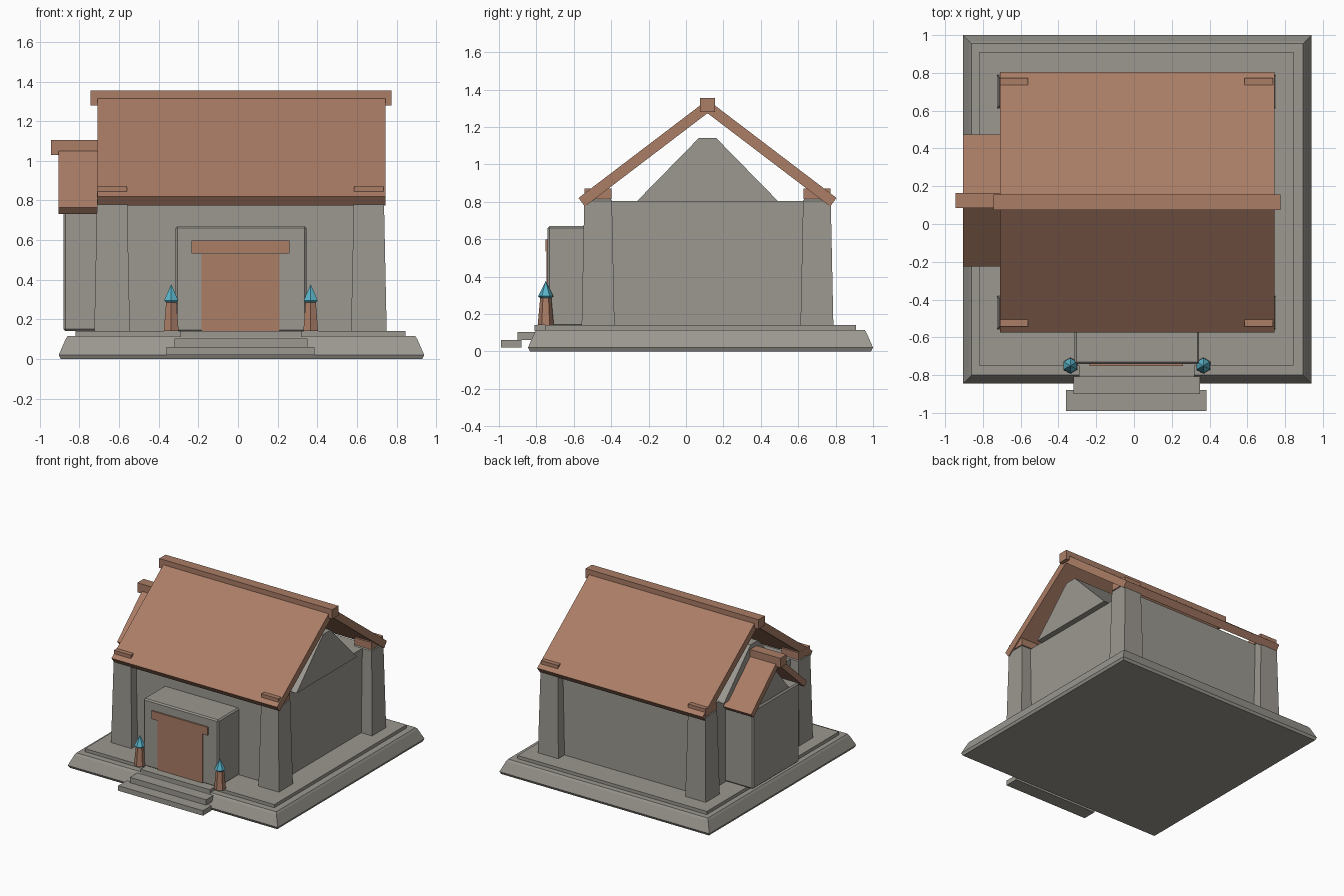
import bpy, bmesh, math

cube = bpy.data.objects.get("Cube")
if cube:
    bpy.data.objects.remove(cube, do_unlink=True)


def material(name, color):
    m = bpy.data.materials.new(name)
    m.use_nodes = True
    m.diffuse_color = (*color, 1)
    m.node_tree.nodes["Principled BSDF"].inputs["Base Color"].default_value = (*color, 1)
    return m


STONE = material("grey stone", (0.33, 0.315, 0.28))
WOOD = material("brown wood", (0.40, 0.205, 0.133))
BLUE = material("blue crystal", (0.10, 0.45, 0.58))

CX, CY = 0.0125, 0.115      # centre of the house


def loft(name, rings, mat, bevel=0):
    """Closed solid through a list of equally long point rings."""
    bm = bmesh.new()
    loops = [[bm.verts.new(p) for p in ring] for ring in rings]
    n = len(loops[0])
    for a, b in zip(loops, loops[1:]):
        for i in range(n):
            j = (i + 1) % n
            bm.faces.new((a[i], a[j], b[j], b[i]))
    bm.faces.new(loops[0][::-1])
    bm.faces.new(loops[-1])
    bmesh.ops.recalc_face_normals(bm, faces=bm.faces)
    mesh = bpy.data.meshes.new(name)
    bm.to_mesh(mesh)
    bm.free()
    mesh.materials.append(mat)
    ob = bpy.data.objects.new(name, mesh)
    bpy.context.collection.objects.link(ob)
    if bevel:
        mod = ob.modifiers.new("Bevel", "BEVEL")
        mod.width = bevel
        mod.segments = 1
    return ob


def block(name, x, y, layers, mat, bevel=0):
    """Rectangular block; layers hold (height, inset)."""
    rings = [[(x[0] + d, y[0] + d, z), (x[1] - d, y[0] + d, z),
              (x[1] - d, y[1] - d, z), (x[0] + d, y[1] - d, z)] for z, d in layers]
    return loft(name, rings, mat, bevel)


def box(name, x, y, z, mat, bevel=0):
    return block(name, x, y, [(z[0], 0), (z[1], 0)], mat, bevel)


def prism(name, profile, x, mat):
    """Extrude a (y, z) profile along x."""
    return loft(name, [[(px, y, z) for y, z in profile] for px in x], mat)


def hexagon(name, x, y, layers, mat):
    """Six-sided turned shape; layers hold (height, radius)."""
    rings = [[(x + r * math.sin(k * math.pi / 3), y + r * math.cos(k * math.pi / 3), z)
              for k in range(6)] for z, r in layers]
    return loft(name, rings, mat)


def gable(name, x, cy, z, base, top):
    prism(name, [(cy - base, z[0]), (cy + base, z[0]),
                 (cy + top, z[1]), (cy - top, z[1])], x, STONE)


def roof(name, x, cy, peak, run, drop, thick):
    """Two sloping panels mirrored about the ridge; peak is the outer apex."""
    length = math.hypot(run, drop)
    ny, nz = drop / length * thick, run / length * thick
    under = thick * length / run
    for side, label in ((-1, "front"), (1, "back")):
        prism(f"{name}_{label}",
              [(cy, peak), (cy + side * run, peak - drop),
               (cy + side * (run - ny), peak - drop - nz), (cy, peak - under)], x, WOOD)


# Foundation and entrance steps
block("foundation", (-0.905, 0.94), (-0.845, 1.0),
      [(0, 0.01), (0.02, 0), (0.10, 0.035), (0.115, 0.045)], STONE)
box("floor_slab", (-0.82, 0.845), (-0.75, 0.91), (0.11, 0.14), STONE)
box("lower_step", (-0.36, 0.385), (-0.99, -0.88), (0.02, 0.06), STONE)
box("middle_step", (-0.32, 0.35), (-0.90, -0.73), (0.06, 0.103), STONE)
box("upper_step", (-0.29, 0.32), (-0.81, -0.70), (0.108, 0.14), STONE)

# Main house
box("main_walls", (-0.64, 0.655), (-0.48, 0.71), (0.135, 0.805), STONE)
gable("main_gable", (-0.68, 0.70), CY, (0.80, 1.14), 0.38, 0.047)
roof("main_roof", (-0.71, 0.745), CY, 1.345, 0.69, 0.525, 0.057)
box("main_ridge_beam", (-0.745, 0.775), (CY - 0.04, CY + 0.04), (1.28, 1.355), WOOD)

# Corner pillars with wooden caps
for sx, lr in ((-1, "right"), (1, "left")):
    for sy, fb in ((-1, "front"), (1, "back")):
        px, py = CX + sx * 0.648, CY + sy * 0.585
        block(f"{fb}_{lr}_pillar", (px - 0.09, px + 0.09), (py - 0.088, py + 0.088),
              [(0.135, 0), (0.805, 0.014), (0.82, 0.025)], STONE)
        box(f"{fb}_{lr}_pillar_cap", (px - 0.075, px + 0.075),
            (py - 0.073, py + 0.073), (0.815, 0.872), WOOD)

# Side annex
AY = 0.125
box("annex_walls", (-0.88, -0.62), (AY - 0.29, AY + 0.29), (0.14, 0.77), STONE, 0.01)
gable("annex_gable", (-0.865, -0.64), AY, (0.765, 0.96), 0.185, 0.022)
roof("annex_roof", (-0.905, -0.66), AY, 1.085, 0.35, 0.32, 0.045)
box("annex_ridge_beam", (-0.945, -0.66), (AY - 0.04, AY + 0.04), (1.03, 1.105), WOOD)

# Entrance
box("porch", (-0.315, 0.345), (-0.74, -0.46), (0.135, 0.67), STONE, 0.01)
box("door", (-0.185, 0.21), (-0.746, -0.70), (0.14, 0.53), WOOD)
box("door_lintel", (-0.235, 0.26), (-0.752, -0.70), (0.533, 0.597), WOOD)

# Lamp posts beside the door
for x, lr in ((-0.337, "right"), (0.367, "left")):
    hexagon(f"{lr}_lamp_post", x, -0.75, [(0.14, 0.043), (0.295, 0.029)], WOOD)
    hexagon(f"{lr}_lamp_crystal", x, -0.75,
            [(0.285, 0.03), (0.295, 0.041), (0.375, 0.001)], BLUE)
